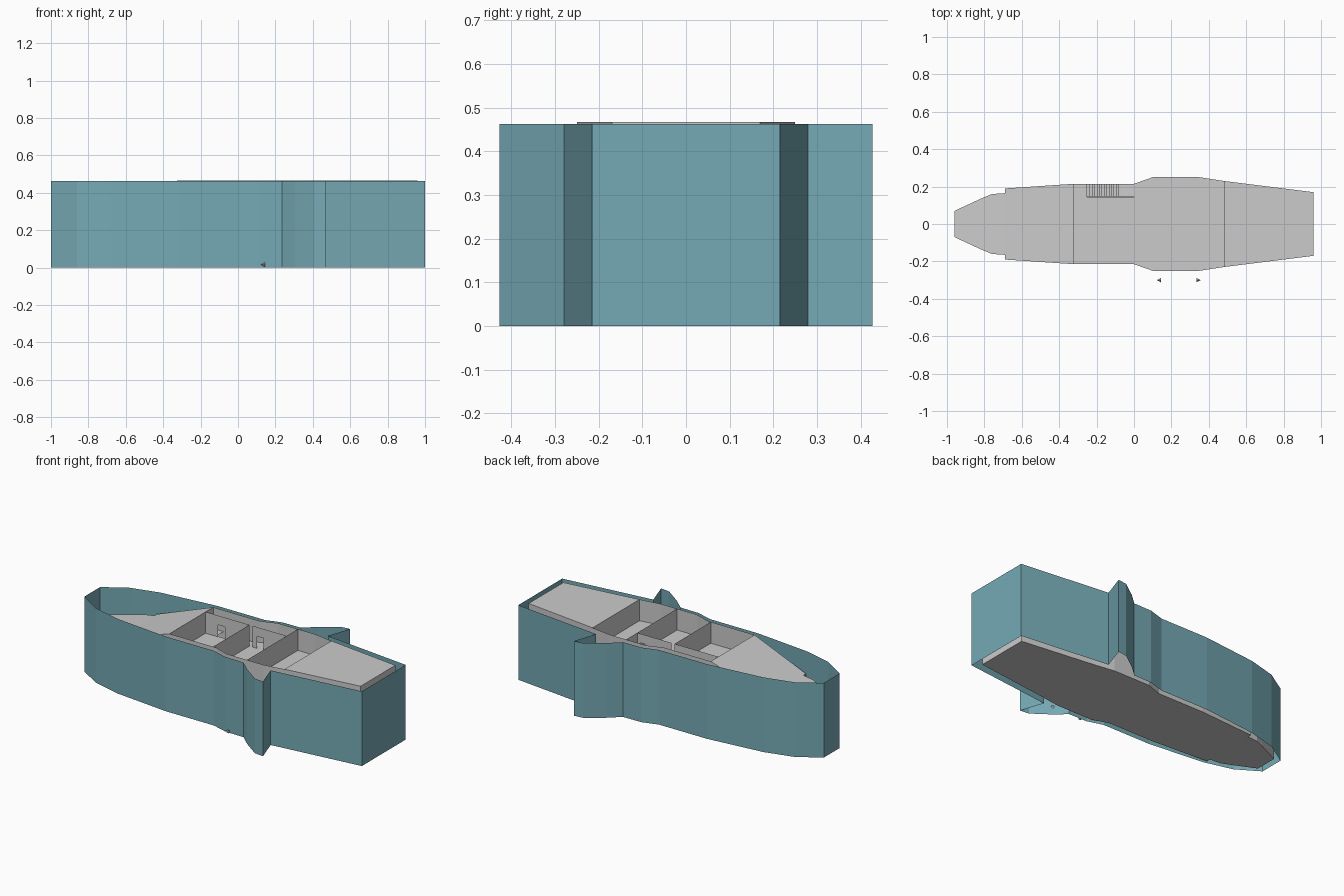
import bpy
import math

cube = bpy.data.objects.get("Cube")
if cube:
    bpy.data.objects.remove(cube, do_unlink=True)

TOP, DECK, RIM = 0.467, 0.335, 0.463


def make_material(name, rgb):
    mat = bpy.data.materials.new(name)
    mat.use_nodes = True
    mat.diffuse_color = (*rgb, 1)
    mat.node_tree.nodes["Principled BSDF"].inputs["Base Color"].default_value = (*rgb, 1)
    return mat


teal = make_material("teal_paint", (0.18, 0.40, 0.46))


def add_mesh(name, verts, faces, mat=None):
    mesh = bpy.data.meshes.new(name)
    mesh.from_pydata(verts, [], faces)
    mesh.update()
    obj = bpy.data.objects.new(name, mesh)
    bpy.context.collection.objects.link(obj)
    if mat:
        mesh.materials.append(mat)
    return obj


def mirrored(half):
    """Closed counter-clockwise outline from the points of the +y side."""
    return [(x, -y, *z) for x, y, *z in half] + [(x, y, *z) for x, y, *z in reversed(half)]


def plate(name, points):
    return add_mesh(name, points, [list(range(len(points)))])


def wall_loop(name, points, mat=None):
    """Upright walls along a closed outline, each point carrying its top height."""
    n = len(points)
    verts = [(x, y, 0) for x, y, _ in points] + list(points)
    faces = [(i, (i + 1) % n, n + (i + 1) % n, n + i) for i in range(n)]
    return add_mesh(name, verts, faces, mat)


def partition(name, start, end, doors=()):
    """Upright room wall; doors are (from, to) fractions along its length."""
    verts, faces = [], []

    def panel(a, b, low, high):
        k = len(verts)
        ends = [[s + (e - s) * t for s, e in zip(start, end)] for t in (a, b)]
        verts.extend([(*ends[0], low), (*ends[1], low), (*ends[1], high), (*ends[0], high)])
        faces.append((k, k + 1, k + 2, k + 3))

    at = 0
    for a, b in doors:
        panel(at, a, DECK, TOP)
        panel(a, b, DECK + 0.075, TOP)
        at = b
    panel(at, 1, DECK, TOP)
    return add_mesh(name, verts, faces)


# Outer shell with a swept fin on each side, open above and below
shell_half = [(-1, 0.078), (-0.86, 0.165), (-0.68, 0.212), (-0.32, 0.25), (0.01, 0.25),
              (0.11, 0.28), (0.235, 0.282), (0.305, 0.345), (0.41, 0.42),
              (0.47, 0.427), (0.42, 0.28), (1, 0.215)]
wall_loop("outer_shell", mirrored([(x, y, RIM) for x, y in shell_half]), teal)

# Inner hull walls
nose = [(-0.96, 0.07, 0.305), (-0.82, 0.135, 0.3206), (-0.76, 0.16, 0.327), (-0.69, 0.165, DECK)]
front = [(-0.69, 0.19, DECK), (-0.32, 0.215, TOP)]
middle = [(0, 0.215, TOP), (0.1, 0.25, TOP), (0.35, 0.25, TOP)]
stern = [(0.48, 0.23, TOP), (0.96, 0.17, TOP)]
hull = nose + front + middle + stern
wall_loop("inner_hull", mirrored(hull), None)

# Bottom, nose deck and the two roofs
plate("hull_bottom", [(x, y, 0) for x, y, _ in reversed(mirrored(hull))])
plate("nose_deck", mirrored(nose))
plate("sloped_bow_roof", mirrored(front))
plate("stern_roof", mirrored(stern))

# Main deck, notched on one side for the stairwell
deck_right = [(x, -y, DECK) for x, y, _ in front + middle + stern]
notch = [(-0.25, 0.215), (-0.25, 0.145), (0, 0.145)]
deck_left = ([(x, y, DECK) for x, y, _ in front] + [(x, y, DECK) for x, y in notch]
             + [(x, y, DECK) for x, y, _ in middle + stern])
plate("main_deck", deck_right + deck_left[::-1])

# Stairs climbing to the deck, finished by a short ramp
STEPS, X0, X1, Z1 = 14, -0.25, -0.07, 0.325
profile = [(X0, 0)]
for i in range(STEPS):
    z = Z1 * (i + 1) / STEPS
    profile += [(X0 + (X1 - X0) * i / STEPS, z), (X0 + (X1 - X0) * (i + 1) / STEPS, z)]
profile.append((0, DECK))
stair_verts = [(x, y, z) for x, z in profile for y in (0.147, 0.214)]
add_mesh("stairs", stair_verts,
         [(2 * i, 2 * i + 2, 2 * i + 3, 2 * i + 1) for i in range(len(profile) - 1)])

# Room walls
partition("bow_bulkhead", (-0.32, -0.215), (-0.32, 0.215))
partition("middle_bulkhead", (-0.02, -0.215), (-0.02, 0.14))
partition("rear_bulkhead", (0.236, -0.25), (0.236, 0.25))
partition("stern_bulkhead", (0.48, -0.23), (0.48, 0.23))
partition("stair_wall", (-0.32, 0.14), (-0.02, 0.14), [(0.28, 0.44)])
partition("corridor_wall", (0, 0.14), (0.236, 0.14), [(0.14, 0.32), (0.78, 0.92)])

# Small pointers beside the hull
for name, x, turn in (("front_pointer", 0.133, -1), ("rear_pointer", 0.345, 1)):
    bpy.ops.mesh.primitive_cone_add(vertices=4, radius1=0.012, depth=0.022,
                                    location=(x, -0.3, 0.016),
                                    rotation=(0, turn * math.pi / 2, 0))
    bpy.context.object.name = name
